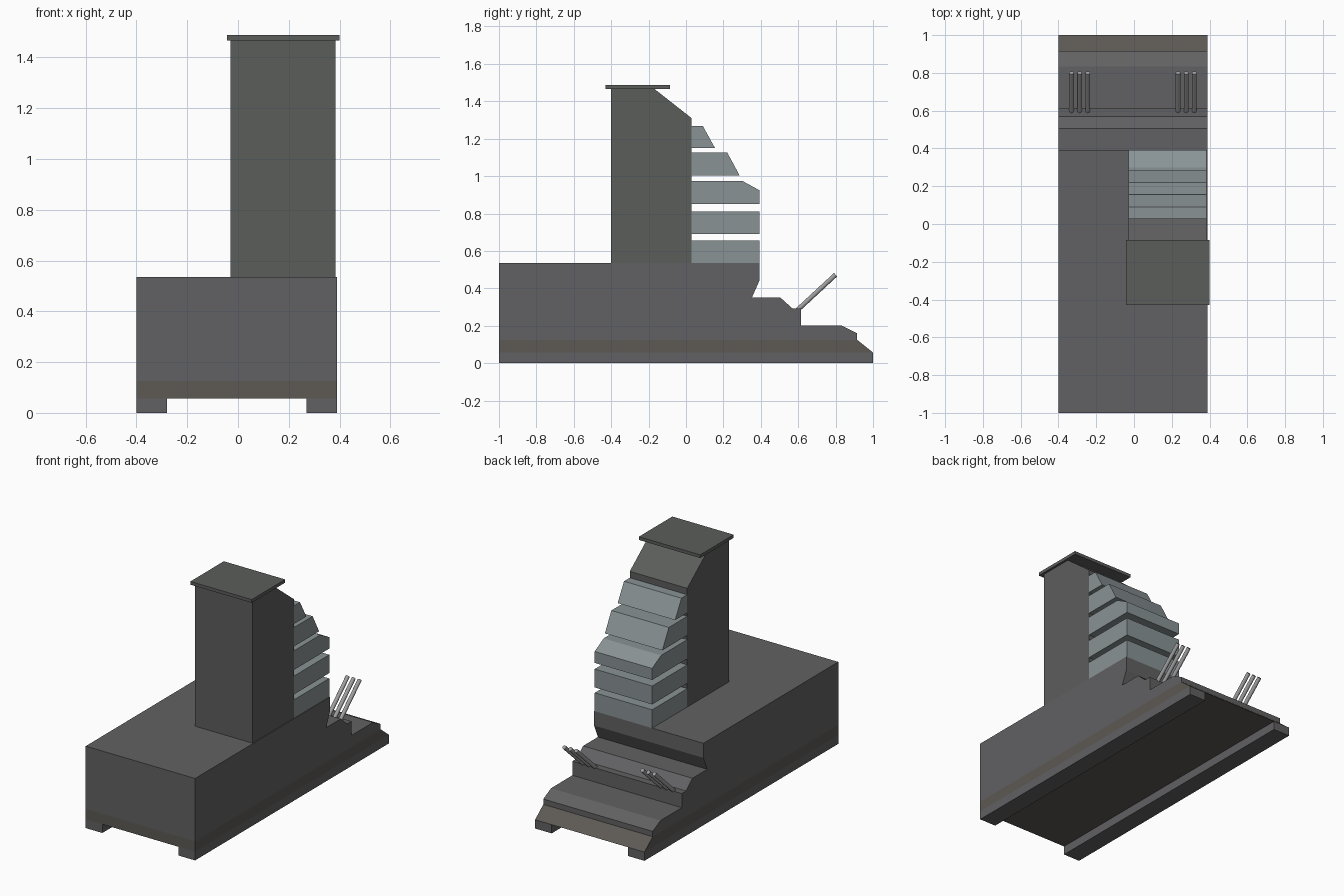
import bpy, bmesh, math
from mathutils import Vector

if "Cube" in bpy.data.objects:
    bpy.data.objects.remove(bpy.data.objects["Cube"])


def material(name, rgb):
    m = bpy.data.materials.new(name)
    m.diffuse_color = (*rgb, 1)
    m.use_nodes = True
    m.node_tree.nodes["Principled BSDF"].inputs["Base Color"].default_value = m.diffuse_color
    return m


HULL = material("hull_grey", (0.12, 0.12, 0.125))
SKIRT = material("skirt_brown", (0.11, 0.10, 0.09))
TOWER = material("tower_grey", (0.105, 0.11, 0.105))
SLAB = material("slab_blue_grey", (0.25, 0.29, 0.30))
PIPE = material("pipe_grey", (0.35, 0.35, 0.35))


def extrude_x(name, profile, x0, x1, mat):
    """Extrude a (y, z) outline from x0 to x1."""
    bm = bmesh.new()
    face = bm.faces.new([bm.verts.new((x0, y, z)) for y, z in profile])
    ext = bmesh.ops.extrude_face_region(bm, geom=[face])
    verts = [g for g in ext["geom"] if isinstance(g, bmesh.types.BMVert)]
    bmesh.ops.translate(bm, verts=verts, vec=(x1 - x0, 0, 0))
    bmesh.ops.recalc_face_normals(bm, faces=bm.faces)
    mesh = bpy.data.meshes.new(name)
    bm.to_mesh(mesh)
    bm.free()
    mesh.materials.append(mat)
    obj = bpy.data.objects.new(name, mesh)
    bpy.context.collection.objects.link(obj)
    return obj


def box(y0, y1, z0, z1):
    return [(y0, z0), (y1, z0), (y1, z1), (y0, z1)]


L, R = -0.40, 0.39

# Runners under the base
extrude_x("left_runner", box(-1, 1, 0, 0.057), L, -0.28, HULL)
extrude_x("right_runner", box(-1, 1, 0, 0.057), 0.27, R, HULL)

# Stepped base, layer by layer
extrude_x("base_skirt", [(-1, 0.057), (1, 0.057), (0.915, 0.125), (-1, 0.125)], L, R, SKIRT)
extrude_x("lower_deck", [(-1, 0.125), (0.915, 0.125), (0.915, 0.16),
                         (0.835, 0.20), (-1, 0.20)], L, R, HULL)
extrude_x("middle_deck", [(-1, 0.20), (0.615, 0.20), (0.615, 0.292), (0.57, 0.292),
                          (0.505, 0.35), (-1, 0.35)], L, R, HULL)
extrude_x("upper_deck", [(-1, 0.35), (0.352, 0.35), (0.392, 0.44),
                         (0.392, 0.535), (-1, 0.535)], L, R, HULL)

# Tower and its cap
TL, TR = -0.03, 0.385
extrude_x("tower", [(-0.40, 0.535), (0.03, 0.535), (0.03, 1.31),
                    (-0.17, 1.467), (-0.40, 1.467)], TL, TR, TOWER)
extrude_x("tower_cap", box(-0.43, -0.085, 1.467, 1.488), -0.043, 0.40, TOWER)

# Slabs stacked behind the tower
slabs = [
    box(0.03, 0.392, 0.535, 0.655),
    box(0.03, 0.392, 0.69, 0.81),
    [(0.03, 0.85), (0.392, 0.85), (0.392, 0.925), (0.30, 0.975), (0.03, 0.975)],
    [(0.03, 1.003), (0.287, 1.003), (0.22, 1.127), (0.03, 1.127)],
    [(0.03, 1.15), (0.155, 1.15), (0.09, 1.268), (0.03, 1.268)],
]
for i, outline in enumerate(slabs):
    extrude_x(f"slab_{i + 1}", outline, TL, TR, SLAB)

# Two groups of three slanted pipes
start, end = Vector((0, 0.597, 0.285)), Vector((0, 0.80, 0.473))
axis = end - start
for side, centre in (("left", -0.288), ("right", 0.276)):
    for i in range(3):
        mid = (start + end) / 2
        mid.x = centre + (i - 1) * 0.043
        bpy.ops.mesh.primitive_cylinder_add(
            vertices=12, radius=0.0125, depth=axis.length, location=mid,
            rotation=axis.to_track_quat('Z', 'Y').to_euler())
        pipe = bpy.context.object
        pipe.name = f"{side}_pipe_{i + 1}"
        pipe.data.materials.append(PIPE)
        bpy.ops.object.shade_smooth_by_angle(angle=math.radians(40))
